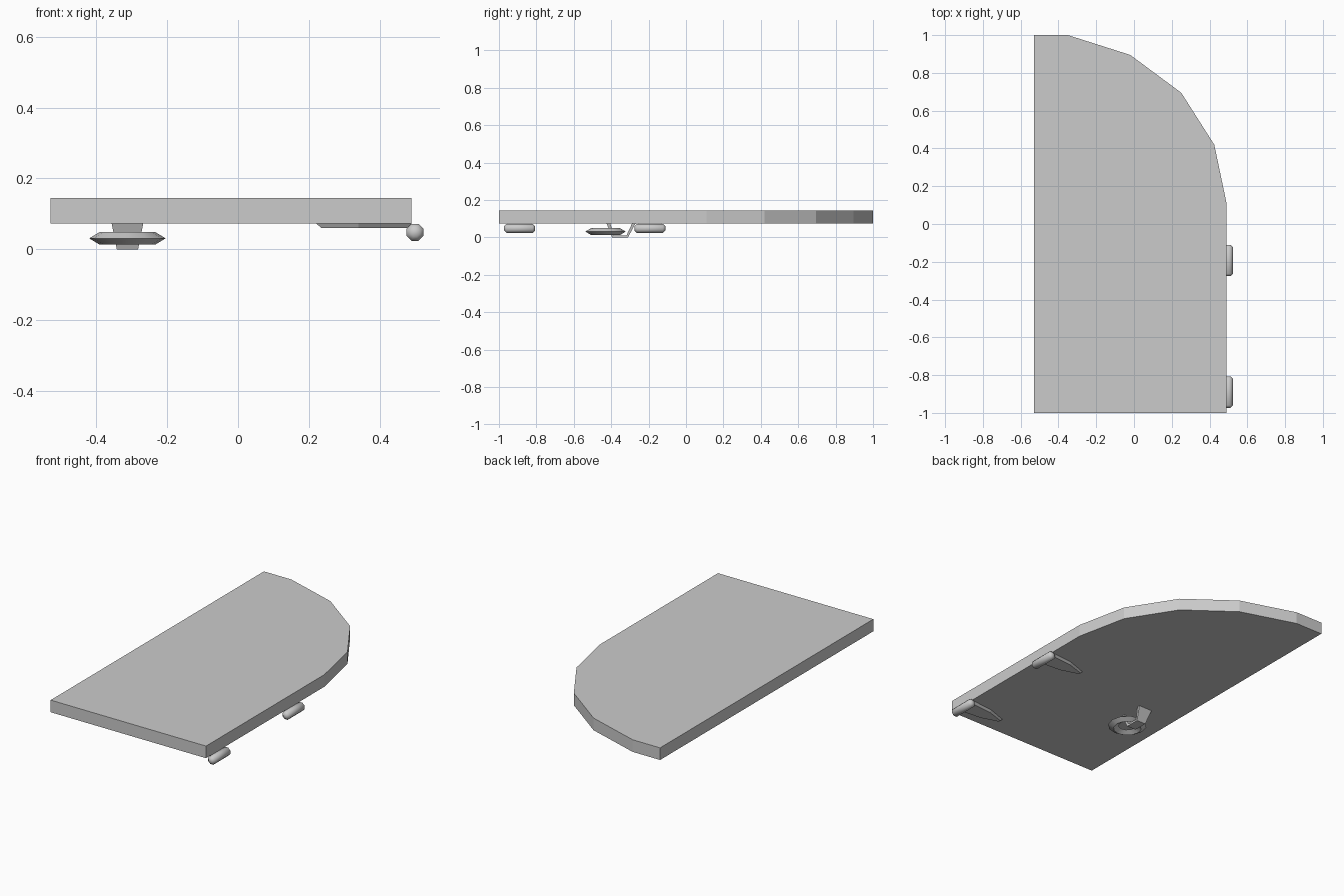
import bpy, math
from mathutils import Vector

cube = bpy.data.objects.get("Cube")
if cube:
    bpy.data.objects.remove(cube, do_unlink=True)

# Single grey metal colour
grey = bpy.data.materials.new("plain grey")
grey.use_nodes = True
grey.diffuse_color = (0.6, 0.6, 0.6, 1)
grey.node_tree.nodes["Principled BSDF"].inputs["Base Color"].default_value = (0.6, 0.6, 0.6, 1)


def loft(name, sections, smooth=False):
    """Skin a row of equal-length cross-sections and cap both ends."""
    n = len(sections[0])
    verts = [p for s in sections for p in s]
    faces = [list(range(n)), list(range(len(verts) - n, len(verts)))]
    for r in range(len(sections) - 1):
        for i in range(n):
            j = (i + 1) % n
            faces.append([r * n + i, r * n + j, (r + 1) * n + j, (r + 1) * n + i])
    mesh = bpy.data.meshes.new(name)
    mesh.from_pydata(verts, [], faces)
    mesh.materials.append(grey)
    obj = bpy.data.objects.new(name, mesh)
    bpy.context.collection.objects.link(obj)
    bpy.ops.object.select_all(action='DESELECT')
    obj.select_set(True)
    bpy.context.view_layer.objects.active = obj
    bpy.ops.object.mode_set(mode='EDIT')
    bpy.ops.mesh.select_all(action='SELECT')
    bpy.ops.mesh.normals_make_consistent(inside=False)
    bpy.ops.object.mode_set(mode='OBJECT')
    if smooth:
        bpy.ops.object.shade_smooth_by_angle(angle=math.radians(50))
    return obj


# Door panel with a quarter-arched end
outline = [(-0.53, -1), (0.49, -1), (0.49, 0.11), (0.425, 0.42),
           (0.25, 0.695), (-0.02, 0.895), (-0.35, 1), (-0.53, 1)]
loft("door_panel", [[(x, y, z) for x, y in outline] for z in (0.073, 0.145)])

# Hinges: faceted barrel and pointed strap
for label, yc in (("front", -0.89), ("back", -0.193)):
    barrel = []
    for dy, r in ((-0.083, 0.012), (-0.07, 0.026), (0.07, 0.026), (0.083, 0.012)):
        barrel.append([(0.5 + r * math.cos(a), yc + dy, 0.048 + r * math.sin(a))
                       for a in (math.pi * (k + 0.5) / 4 for k in range(8))])
    loft(label + "_hinge_barrel", barrel, True)

    leaf = [(0.49, 0.065), (0.34, 0.05), (0.22, 0.008)]
    rim = [(x, w) for x, w in leaf] + [(x, -w) for x, w in reversed(leaf)]
    loft(label + "_hinge_strap",
         [[(x, yc + w, 0.074) for x, w in rim],
          [(max(x, 0.235), yc + w * 0.8, 0.06) for x, w in rim]])

# Handle ring with a diamond section
bpy.ops.mesh.primitive_torus_add(major_radius=0.078, minor_radius=0.03,
                                 major_segments=12, minor_segments=4,
                                 location=(-0.312, -0.43, 0.031))
ring = bpy.context.object
ring.name = "handle_ring"
ring.scale.z = 0.6
ring.data.materials.append(grey)
bpy.ops.object.shade_smooth_by_angle(angle=math.radians(50))

# Staple that hooks around the ring
path = [(-0.425, 0.075, 0.045), (-0.395, 0.0, 0.03),
        (-0.31, 0.0, 0.03), (-0.27, 0.075, 0.045)]
inner = [(-0.405, 0.075), (-0.385, 0.011), (-0.318, 0.011), (-0.288, 0.075)]
loft("ring_staple",
     [[(-0.312 - w, y, z), (-0.312 + w, y, z), (-0.312 + w, b, c), (-0.312 - w, b, c)]
      for (y, z, w), (b, c) in zip(path, inner)])
